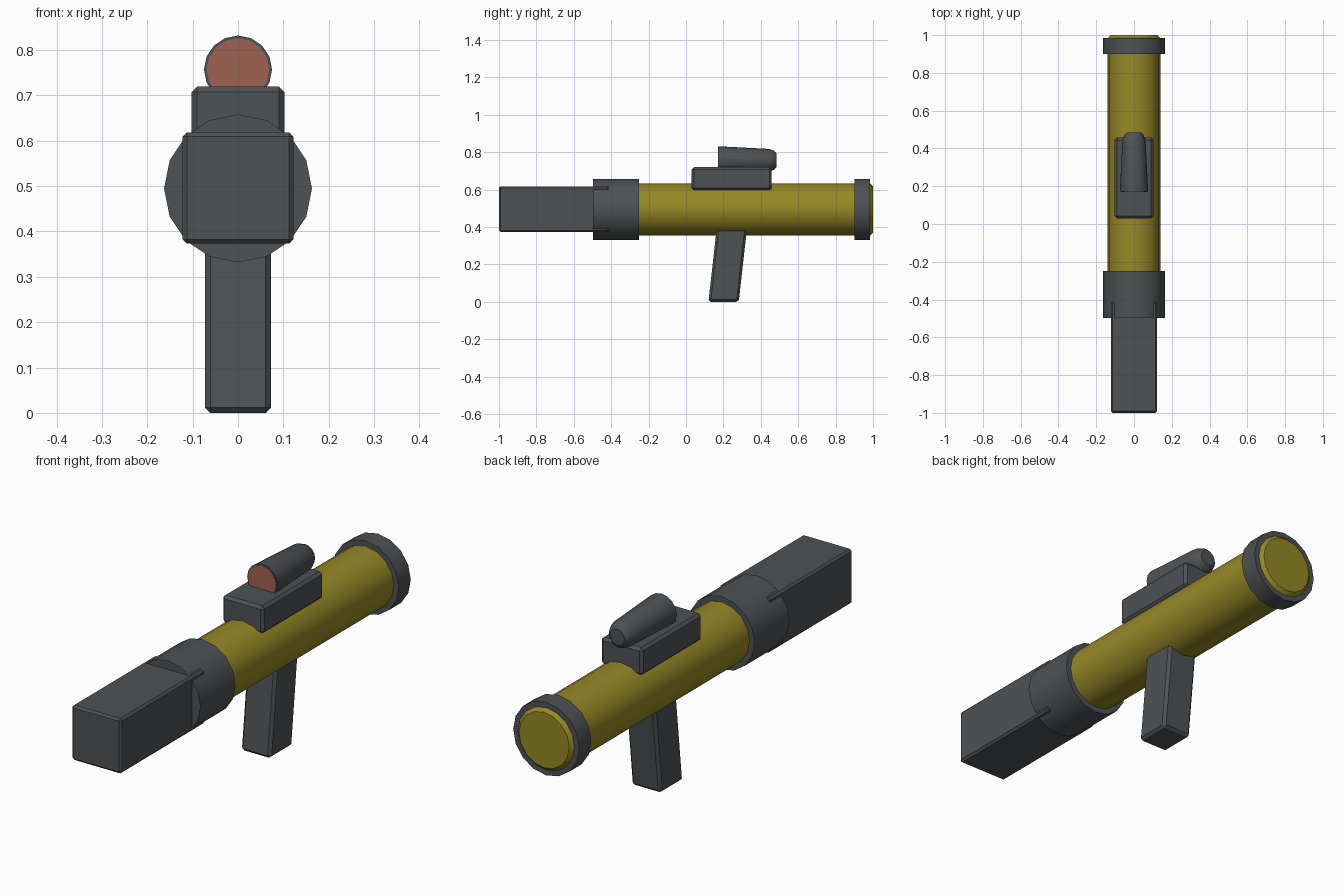
import bpy, bmesh, math
from mathutils import Matrix

if "Cube" in bpy.data.objects:
    bpy.data.objects.remove(bpy.data.objects["Cube"])

CZ = 0.495  # height of the barrel axis


def srgb(r, g, b):
    return [((c / 255 + 0.055) / 1.055) ** 2.4 for c in (r, g, b)] + [1]


def material(name, rgb):
    m = bpy.data.materials.new(name)
    m.diffuse_color = srgb(*rgb)
    m.use_nodes = True
    m.node_tree.nodes["Principled BSDF"].inputs["Base Color"].default_value = m.diffuse_color
    return m


GREY = material("dark grey", (78, 82, 85))
OLIVE = material("olive yellow", (150, 136, 38))
LENS = material("lens orange", (160, 98, 81))


def finish(bm, name, mat):
    bmesh.ops.recalc_face_normals(bm, faces=bm.faces)
    me = bpy.data.meshes.new(name)
    bm.to_mesh(me)
    bm.free()
    ob = bpy.data.objects.new(name, me)
    bpy.context.collection.objects.link(ob)
    me.materials.append(mat)
    bpy.context.view_layer.objects.active = ob
    ob.select_set(True)
    bpy.ops.object.shade_smooth_by_angle(angle=math.radians(30))
    ob.select_set(False)
    return ob


def lathe(name, profile, z, mat, sides=16):
    """Capped turned part along y; profile is a list of (y, radius)."""
    bm = bmesh.new()
    rings = []
    for y, r in profile:
        rings.append([bm.verts.new((r * math.cos(a), y, z + r * math.sin(a)))
                      for a in (math.tau * i / sides for i in range(sides))])
    for a, b in zip(rings, rings[1:]):
        for i in range(sides):
            j = (i + 1) % sides
            bm.faces.new((a[i], a[j], b[j], b[i]))
    bm.faces.new(rings[0])
    bm.faces.new(rings[-1])
    return finish(bm, name, mat)


def box(name, x, y0, y1, z0, z1, bevel, mat, lean=0.0):
    """Chamfered box, symmetric in x; lean moves the top along y."""
    bm = bmesh.new()
    bmesh.ops.create_cube(bm, size=1, matrix=Matrix.Translation((0, (y0 + y1) / 2, (z0 + z1) / 2))
                          @ Matrix.Diagonal((2 * x, y1 - y0, z1 - z0, 1)))
    for v in bm.verts:
        if v.co.z > (z0 + z1) / 2:
            v.co.y += lean
    bmesh.ops.bevel(bm, geom=bm.edges[:], offset=bevel, segments=1, affect='EDGES')
    return finish(bm, name, mat)


# Barrel with chamfered rear end
lathe("barrel", [(-0.4, 0.139), (0.985, 0.139), (1.0, 0.124)], CZ, OLIVE)

# Collars around the barrel
for name, y0, y1 in (("front_collar", -0.497, -0.25), ("rear_collar", 0.9, 0.985)):
    lathe(name, [(y0, 0.163), (y1, 0.163)], CZ, GREY)

# Square muzzle block, its corners poking through the front collar
box("muzzle_block", 0.122, -1.0, -0.41, 0.373, 0.618, 0.009, GREY)

# Leaning grip
box("grip", 0.073, 0.12, 0.282, 0.0, 0.42, 0.012, GREY, lean=0.047)

# Sight rail and tapered sight with a coloured lens
box("sight_base", 0.102, 0.03, 0.458, 0.597, 0.72, 0.012, GREY)
lathe("sight", [(0.172, 0.075), (0.445, 0.061), (0.472, 0.05), (0.485, 0.036)], 0.757, GREY)
lathe("sight_lens", [(0.17, 0.069), (0.178, 0.069)], 0.757, LENS)
